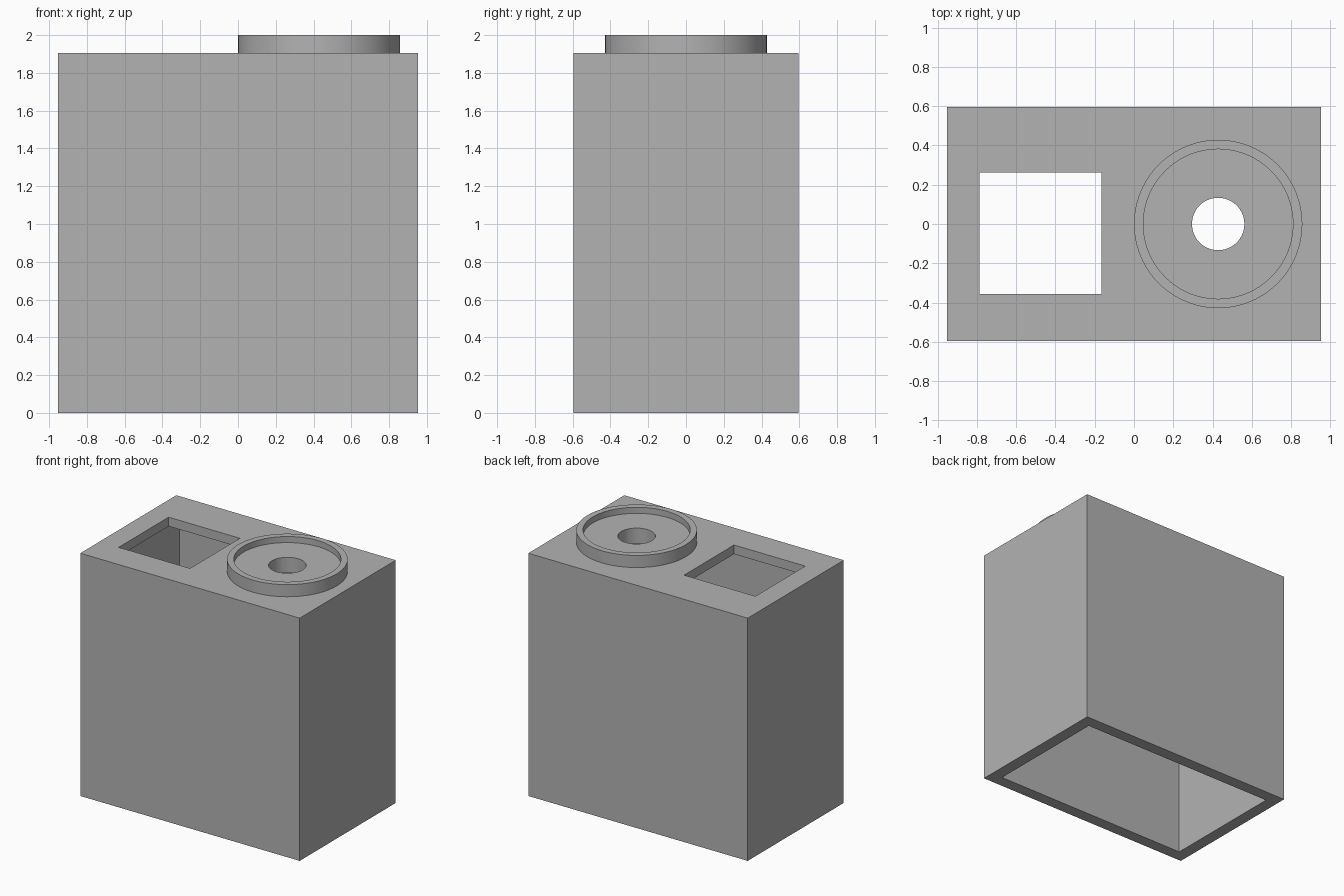
import bpy, bmesh, math
from mathutils import Matrix, Vector

if "Cube" in bpy.data.objects:
    bpy.data.objects.remove(bpy.data.objects["Cube"], do_unlink=True)

U = 2 / 84            # design unit: the model is 84 units tall
WALL, ROOF, HOLE_R = 4, 3, 5.6
BODY_TOP, RING_X = 80, 18
SEGMENTS = 96

grey = bpy.data.materials.new("plain grey")
grey.use_nodes = True
colour = (0.45, 0.45, 0.45, 1)
grey.diffuse_color = colour
grey.node_tree.nodes["Principled BSDF"].inputs["Base Color"].default_value = colour


def finish(name, bm):
    bmesh.ops.recalc_face_normals(bm, faces=bm.faces)
    mesh = bpy.data.meshes.new(name)
    bm.to_mesh(mesh)
    bm.free()
    mesh.materials.append(grey)
    obj = bpy.data.objects.new(name, mesh)
    bpy.context.collection.objects.link(obj)
    return obj


def box(name, low, high):
    low, high = Vector(low) * U, Vector(high) * U
    bm = bmesh.new()
    bmesh.ops.create_cube(bm, size=1, matrix=Matrix.Translation((low + high) / 2)
                          @ Matrix.Diagonal((high - low).to_4d()))
    return finish(name, bm)


def lathe(name, profile):
    """Spin a closed (radius, height) profile about the ring axis."""
    bm = bmesh.new()
    verts = [bm.verts.new(((RING_X + r) * U, 0, z * U)) for r, z in profile]
    edges = [bm.edges.new((a, b)) for a, b in zip(verts, verts[1:] + verts[:1])]
    bmesh.ops.spin(bm, geom=verts + edges, cent=(RING_X * U, 0, 0), axis=(0, 0, 1),
                   angle=math.tau, steps=SEGMENTS)
    bmesh.ops.remove_doubles(bm, verts=bm.verts, dist=1e-5)
    return finish(name, bm)


def smooth(obj):
    bpy.ops.object.select_all(action="DESELECT")
    obj.select_set(True)
    bpy.context.view_layer.objects.active = obj
    bpy.ops.object.shade_smooth_by_angle(angle=math.radians(30))


# Hollow housing, open underneath
housing = box("housing", (-40, -25, 0), (40, 25, BODY_TOP))
cutters = [
    box("cavity_cutter", (-40 + WALL, -25 + WALL, -5), (40 - WALL, 25 - WALL, BODY_TOP - ROOF)),
    box("square_opening_cutter", (-33, -15, 70), (-7, 11, 90)),
    lathe("round_opening_cutter", [(0, 70), (HOLE_R, 70), (HOLE_R, 90), (0, 90)]),
]
for cutter in cutters:
    cutter.hide_render = True
    mod = housing.modifiers.new(cutter.name, "BOOLEAN")
    mod.operation, mod.solver, mod.object = "DIFFERENCE", "EXACT", cutter
    bpy.ops.object.select_all(action="DESELECT")
    bpy.context.view_layer.objects.active = housing
    housing.select_set(True)
    bpy.ops.object.modifier_apply(modifier=mod.name)
    bpy.data.objects.remove(cutter, do_unlink=True)
smooth(housing)

# Raised round seat with a rim, recessed floor and central hole
seat = lathe("round_seat", [(HOLE_R, 80), (18, 80), (18, 84), (16, 84), (16, 82), (HOLE_R, 82)])
smooth(seat)
